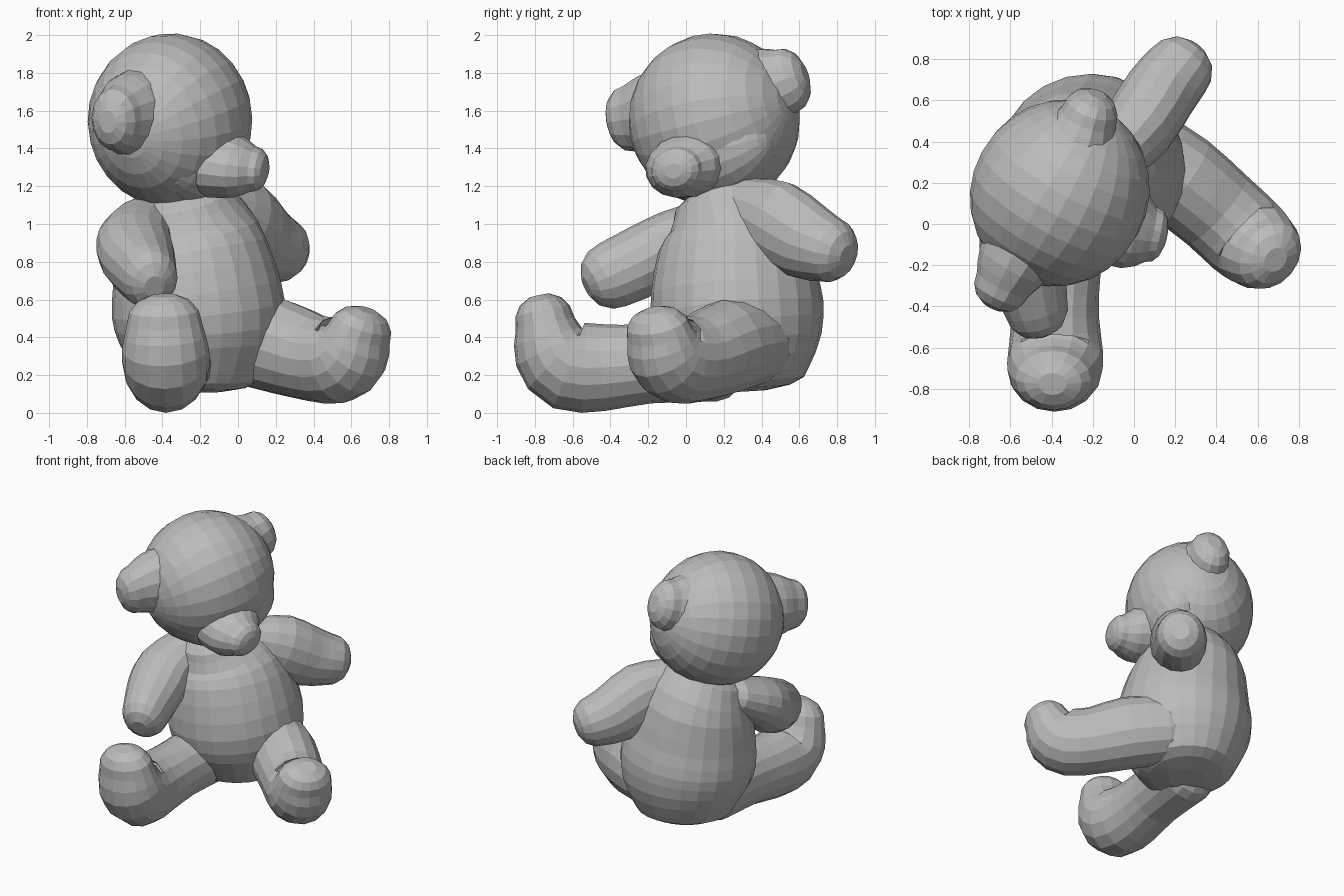
import bpy, bmesh
from math import sin, cos, pi
from mathutils import Vector, Matrix

cube = bpy.data.objects.get("Cube")
if cube:
    bpy.data.objects.remove(cube)

# One plush colour
plush = bpy.data.materials.new("plush_grey")
plush.use_nodes = True
grey = (0.5, 0.5, 0.5, 1)
plush.diffuse_color = grey
plush.node_tree.nodes["Principled BSDF"].inputs["Base Color"].default_value = grey


def finish(name, bm):
    bmesh.ops.recalc_face_normals(bm, faces=bm.faces)
    mesh = bpy.data.meshes.new(name)
    bm.to_mesh(mesh)
    bm.free()
    mesh.materials.append(plush)
    obj = bpy.data.objects.new(name, mesh)
    bpy.context.collection.objects.link(obj)


def spline(keys, steps):
    """Smooth list of stations running through the key stations."""
    k = [Vector(p) for p in keys]
    k = [2 * k[0] - k[1]] + k + [2 * k[-1] - k[-2]]
    out = []
    for a, b, c, d in zip(k, k[1:], k[2:], k[3:]):
        for i in range(steps):
            t = i / steps
            out.append(0.5 * (2 * b + (c - a) * t + (2 * a - 5 * b + 4 * c - d) * t * t
                              + (3 * b - a - 3 * c + d) * t ** 3))
    return out + [k[-2]]


def stuffed_tube(name, keys, cap, side, steps=2, sides=16):
    """Blunt, rounded tube; each key is x, y, z, half width, half height."""
    path = spline(keys, steps)
    pts = [Vector(p[:3]) for p in path]
    rings = []
    for i, p in enumerate(path):
        tangent = (pts[min(i + 1, len(pts) - 1)] - pts[max(i - 1, 0)]).normalized()
        u = Vector(side)
        u = (u - tangent * u.dot(tangent)).normalized()
        rings.append((pts[i], tangent, u, tangent.cross(u), p[3], p[4]))

    def dome(ring, sign):
        c, t, u, v, ru, rv = ring
        return [(c + t * sign * cap * sin(a), t, u, v, ru * cos(a) ** 0.8, rv * cos(a) ** 0.8)
                for a in (pi / 7, pi / 3.6, pi / 2.4)]

    rings = dome(rings[0], -1)[::-1] + rings + dome(rings[-1], 1)
    bm = bmesh.new()
    loops = []
    for c, t, u, v, ru, rv in rings:
        angles = [2 * pi * j / sides for j in range(sides)]
        loops.append([bm.verts.new(c + u * ru * cos(a) + v * rv * sin(a)) for a in angles])
    for low, high in zip(loops, loops[1:]):
        for j in range(sides):
            n = (j + 1) % sides
            bm.faces.new((low[j], low[n], high[n], high[j]))
    bm.faces.new(loops[0])
    bm.faces.new(loops[-1])
    finish(name, bm)


# Tilted head directions: pole runs ear to ear
left = Vector((0.46, 0.83, 0.22)).normalized()
face = Vector((0.86, -0.47, -0.1))
face = (face - left * face.dot(left)).normalized()
frame = Matrix((face, face.cross(left), -left)).transposed().to_4x4()


def ball(name, centre, radii, segments, rows):
    bm = bmesh.new()
    bmesh.ops.create_uvsphere(bm, u_segments=segments, v_segments=rows, radius=1,
                              matrix=Matrix.Translation(centre) @ frame @ Matrix.Diagonal((*radii, 1)))
    finish(name, bm)


# Head with full jaw, wide-rooted ears and snout
ball("head", (-0.36, 0.15, 1.55), (0.43, 0.46, 0.46), 24, 14)
ball("jaw", (-0.22, 0.14, 1.385), (0.24, 0.265, 0.37), 20, 14)
stuffed_tube("right_ear", [(-0.53, -0.1, 1.59, 0.2, 0.24), (-0.59, -0.2, 1.575, 0.18, 0.22),
                           (-0.635, -0.29, 1.56, 0.14, 0.18)], 0.13, face, sides=14)
stuffed_tube("left_ear", [(-0.29, 0.35, 1.69, 0.2, 0.24), (-0.25, 0.44, 1.725, 0.18, 0.22),
                          (-0.22, 0.52, 1.755, 0.14, 0.18)], 0.13, face, sides=14)
stuffed_tube("snout", [(-0.12, 0.02, 1.32, 0.22, 0.18), (0, -0.03, 1.3, 0.2, 0.16),
                       (0.08, -0.05, 1.29, 0.14, 0.12)], 0.08, left)

# Pear-shaped body
stuffed_tube("body", [(-0.2, 0.3, 0.22, 0.35, 0.35), (-0.2, 0.29, 0.38, 0.43, 0.43),
                      (-0.21, 0.27, 0.55, 0.46, 0.46), (-0.235, 0.26, 0.75, 0.43, 0.43),
                      (-0.27, 0.26, 0.95, 0.38, 0.38), (-0.3, 0.22, 1.1, 0.3, 0.3)],
             0.11, (1, 0, 0), sides=24)

# Arms
stuffed_tube("right_arm", [(-0.51, 0.1, 0.99, 0.17, 0.14), (-0.55, -0.06, 0.91, 0.2, 0.17),
                           (-0.53, -0.2, 0.82, 0.2, 0.19), (-0.48, -0.39, 0.73, 0.16, 0.18)],
             0.16, (1, 0, 0))
stuffed_tube("left_arm", [(-0.1, 0.33, 1.08, 0.15, 0.17), (0.02, 0.47, 1.01, 0.18, 0.23),
                          (0.13, 0.64, 0.91, 0.18, 0.21), (0.21, 0.74, 0.87, 0.17, 0.18)],
             0.16, (0.7, -0.7, 0))

# Legs with upturned feet
stuffed_tube("right_leg", [(-0.33, 0.15, 0.28, 0.22, 0.22), (-0.36, -0.2, 0.26, 0.2, 0.21),
                           (-0.38, -0.44, 0.24, 0.21, 0.23), (-0.38, -0.62, 0.25, 0.23, 0.24),
                           (-0.385, -0.71, 0.34, 0.23, 0.21), (-0.39, -0.745, 0.47, 0.2, 0.16)],
             0.16, (1, 0, 0))
stuffed_tube("left_leg", [(0.02, 0.36, 0.38, 0.22, 0.23), (0.22, 0.22, 0.35, 0.23, 0.25),
                          (0.4, 0.07, 0.29, 0.22, 0.23), (0.53, -0.05, 0.28, 0.22, 0.23),
                          (0.6, -0.11, 0.33, 0.21, 0.21), (0.64, -0.14, 0.42, 0.19, 0.16)],
             0.14, (0.65, 0.76, 0))
